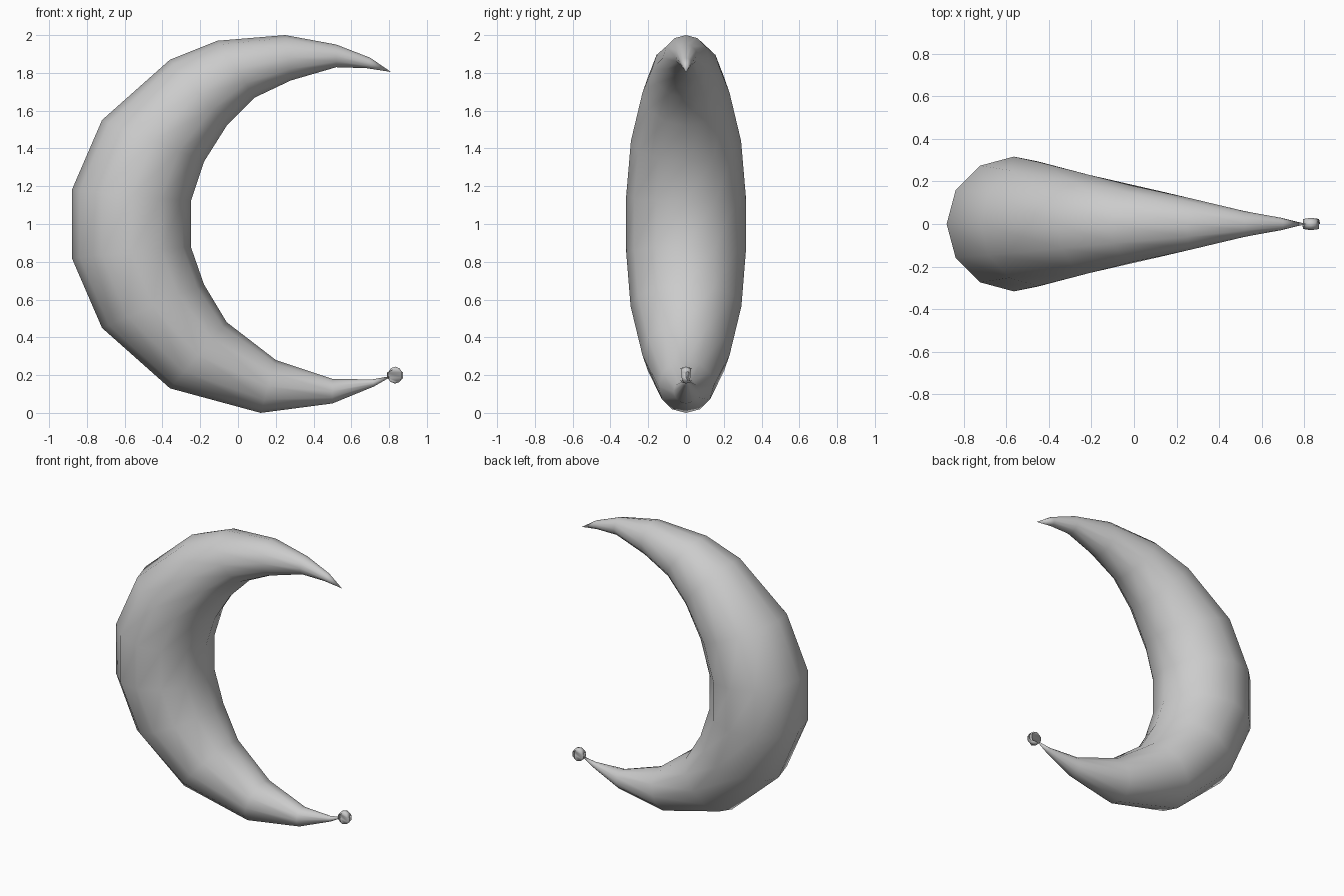
import bpy, bmesh
from math import sin, cos, pi
from mathutils import Vector

if "Cube" in bpy.data.objects:
    bpy.data.objects.remove(bpy.data.objects["Cube"])

SIDES = 12
# Outer and inner edge of the crescent (x, z), from the top tip round to the bottom tip
STATIONS = [
    ((0.70, 1.88), (0.68, 1.825)), ((0.52, 1.95), (0.52, 1.83)),
    ((0.25, 2.00), (0.28, 1.76)), ((-0.11, 1.97), (0.09, 1.67)),
    ((-0.36, 1.87), (-0.06, 1.52)), ((-0.72, 1.55), (-0.18, 1.33)),
    ((-0.88, 1.18), (-0.25, 1.12)), ((-0.88, 0.82), (-0.25, 0.88)),
    ((-0.72, 0.45), (-0.18, 0.68)), ((-0.36, 0.13), (-0.06, 0.48)),
    ((0.12, 0.00), (0.20, 0.28)), ((0.50, 0.05), (0.50, 0.18)),
    ((0.72, 0.14), (0.71, 0.177)),
]


def finish(name, bm):
    bmesh.ops.recalc_face_normals(bm, faces=bm.faces)
    for f in bm.faces:
        f.smooth = True
    mesh = bpy.data.meshes.new(name)
    bm.to_mesh(mesh)
    bm.free()
    obj = bpy.data.objects.new(name, mesh)
    bpy.context.collection.objects.link(obj)
    return obj


# Crescent: round sections spanning the outer and inner edges, pointed at both ends
bm = bmesh.new()
rings = []
for (ox, oz), (ix, iz) in STATIONS:
    outer, inner = Vector((ox, 0, oz)), Vector((ix, 0, iz))
    mid, half = (outer + inner) / 2, (outer - inner) / 2
    side = Vector((0, half.length, 0))
    rings.append([bm.verts.new(mid + half * cos(2 * pi * k / SIDES) + side * sin(2 * pi * k / SIDES))
                  for k in range(SIDES)])
for a, b in zip(rings, rings[1:]):
    for k in range(SIDES):
        n = (k + 1) % SIDES
        bm.faces.new((a[k], a[n], b[n], b[k]))
for ring, tip in ((rings[0], (0.81, 0, 1.805)), (rings[-1], (0.82, 0, 0.197))):
    point = bm.verts.new(tip)
    for k in range(SIDES):
        bm.faces.new((ring[k], ring[(k + 1) % SIDES], point))
finish("crescent", bm)

# Small ball on the bottom tip
bm = bmesh.new()
bmesh.ops.create_uvsphere(bm, u_segments=6, v_segments=5, radius=0.045)
for v in bm.verts:
    if abs(v.co.y) > abs(v.co.x) and abs(v.co.x) < 1e-4 and abs(v.co.z) < 0.03:
        v.co.rotate(Vector((0, 1, 0)).rotation_difference(Vector((1, 0, 0))))
bmesh.ops.scale(bm, vec=(1, 1.1, 1), verts=bm.verts)
ball = finish("tip_ball", bm)
ball.location = (0.832, 0, 0.20)
